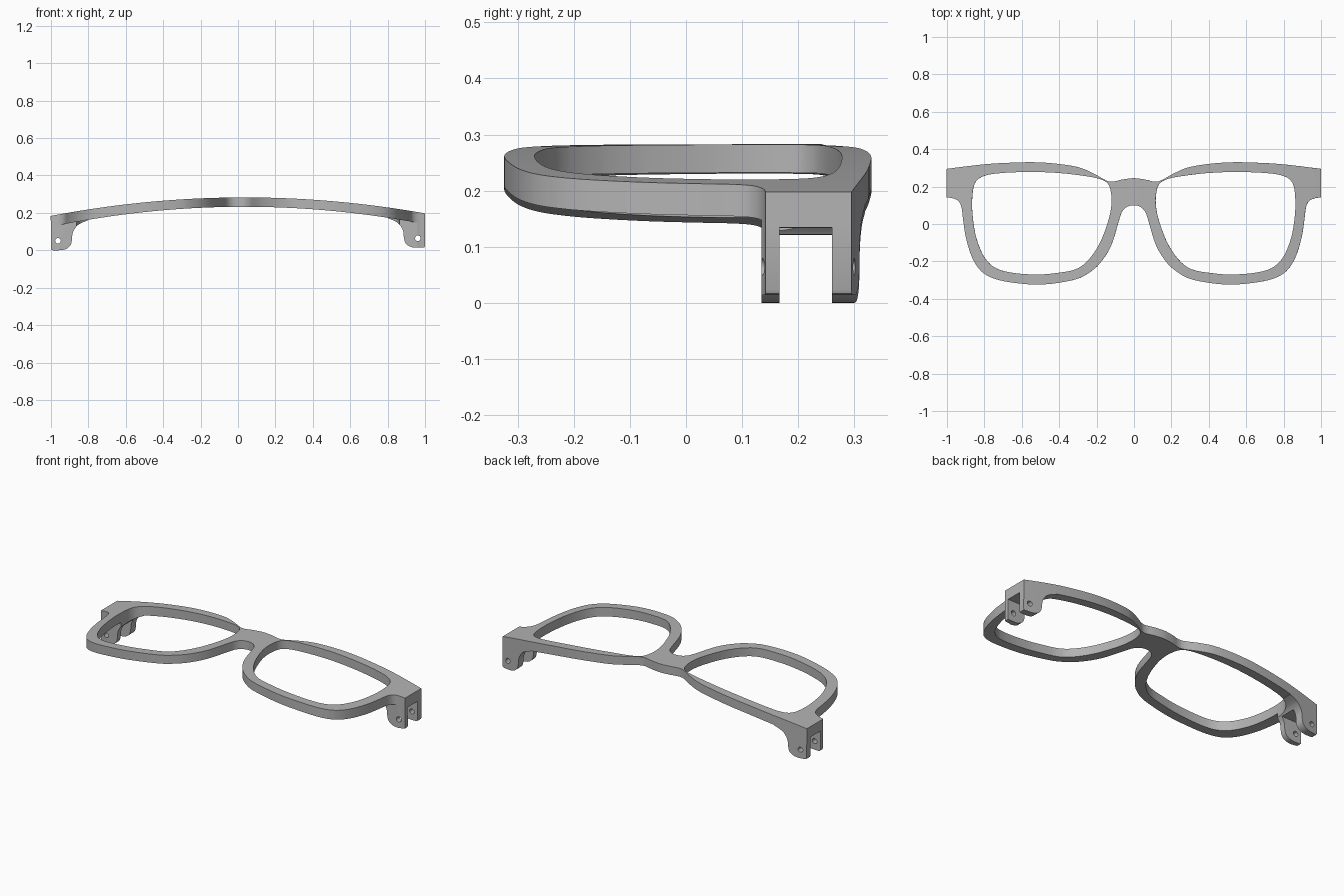
import bpy, bmesh, math
from mathutils import Matrix, Vector

if "Cube" in bpy.data.objects:
    bpy.data.objects.remove(bpy.data.objects["Cube"])

grey = bpy.data.materials.new("frame_grey")
grey.use_nodes = True
grey.diffuse_color = (0.45, 0.45, 0.45, 1)
grey.node_tree.nodes["Principled BSDF"].inputs["Base Color"].default_value = (0.45, 0.45, 0.45, 1)


def spline(points, closed=False, steps=4):
    """Smooth curve through 2D points."""
    p = [Vector(q) for q in points]
    n = len(p)
    pick = (lambda i: p[i % n]) if closed else (lambda i: p[max(0, min(i, n - 1))])
    out = []
    for i in range(n if closed else n - 1):
        a, b, c, d = (pick(i + k) for k in (-1, 0, 1, 2))
        for s in range(steps):
            t = s / steps
            out.append(b + 0.5 * t * (c - a + t * (2 * a - 5 * b + 4 * c - d + t * (3 * (b - c) + d - a))))
    return out if closed else out + [p[-1]]


def mirrored(points):
    return [(-x, y) for x, y in points]


def prism(name, points, lo, hi, along):
    """Extrude a 2D outline along z (outline in xy) or y (outline in xz)."""
    place = (lambda u, v, w: (u, v, w)) if along == "z" else (lambda u, v, w: (u, w, v))
    bm = bmesh.new()
    face = bm.faces.new([bm.verts.new(place(u, v, lo)) for u, v in points])
    ext = bmesh.ops.extrude_face_region(bm, geom=[face])["geom"]
    move = Vector(place(0, 0, hi - lo))
    bmesh.ops.translate(bm, vec=move, verts=[g for g in ext if isinstance(g, bmesh.types.BMVert)])
    bmesh.ops.recalc_face_normals(bm, faces=bm.faces)
    mesh = bpy.data.meshes.new(name)
    bm.to_mesh(mesh)
    bm.free()
    mesh.materials.append(grey)
    obj = bpy.data.objects.new(name, mesh)
    bpy.context.collection.objects.link(obj)
    return obj


def combine(target, other, operation):
    """Apply a boolean and discard the helper."""
    mod = target.modifiers.new("combine", "BOOLEAN")
    mod.operation, mod.solver, mod.object = operation, "EXACT", other
    bpy.context.view_layer.objects.active = target
    bpy.ops.object.modifier_apply(modifier=mod.name)
    bpy.data.objects.remove(other)


# Arched band seen from the front
xs = [i / 24 for i in range(-24, 25)]
top = [(x, 0.283 - 0.092 * x * x) for x in xs]
bottom = [(x, 0.233 - 0.1 * x * x) for x in reversed(xs)]
frame = prism("glasses_frame", top + bottom, -0.5, 0.5, "y")

# Hinge lugs with slot and pin hole on each end
lug_curve = spline([(0.99, 0.0075), (0.945, 0.008), (0.915, 0.016), (0.894, 0.036), (0.887, 0.065),
                    (0.885, 0.09), (0.875, 0.117), (0.85, 0.145), (0.80, 0.167)])
lug = [(1, 0.17), (1, 0.017), (0.997, 0.01)] + [tuple(p) for p in lug_curve] + [(0.80, 0.2)]
slot = [(0.75, -0.1), (1.1, -0.1), (1.1, 0.128), (0.75, 0.128)]
pin = [(0.962 + 0.015 * math.cos(a * math.tau / 24), 0.058 + 0.015 * math.sin(a * math.tau / 24))
       for a in range(24)]
for side in (list, mirrored):
    hinge = prism("hinge_lug", side(lug), 0.135, 0.45, "y")
    combine(hinge, prism("hinge_slot", side(slot), 0.167, 0.26, "y"), "DIFFERENCE")
    combine(hinge, prism("pin_hole", side(pin), 0.05, 0.6, "y"), "DIFFERENCE")
    combine(frame, hinge, "UNION")

# Outer outline seen from above
rear = [(0.06, 0.238), (0.13, 0.259 - 0.045 + 0.013), (0.21, 0.268), (0.29, 0.302), (0.4, 0.321),
        (0.52, 0.33), (0.65, 0.328), (0.8, 0.319), (1, 0.295)]
front = [(1, 0.142), (0.965, 0.137), (0.935, 0.12), (0.92, 0.085), (0.912, 0.02), (0.898, -0.07),
         (0.87, -0.165), (0.835, -0.23), (0.79, -0.272), (0.72, -0.3), (0.62, -0.317), (0.52, -0.324),
         (0.42, -0.317), (0.31, -0.296), (0.245, -0.265), (0.18, -0.21), (0.12, -0.115),
         (0.078, 0.02), (0.062, 0.065), (0.035, 0.092)]
rear_run = spline(mirrored(rear)[::-1] + [(0, 0.245)] + rear)
front_run = spline(front + [(0, 0.1)] + mirrored(front)[::-1])
combine(frame, prism("outline", rear_run + front_run, -0.3, 0.6, "z"), "INTERSECT")

# Lens openings
lens = spline([(0.12, 0.16), (0.138, 0.215), (0.19, 0.243), (0.3, 0.262), (0.42, 0.274), (0.55, 0.278),
               (0.7, 0.273), (0.8, 0.257), (0.85, 0.217), (0.864, 0.13), (0.86, 0.03), (0.84, -0.08),
               (0.797, -0.18), (0.735, -0.237), (0.64, -0.262), (0.52, -0.27), (0.42, -0.263),
               (0.31, -0.242), (0.24, -0.19), (0.18, -0.1), (0.138, 0.01), (0.12, 0.09)], closed=True)
for side in (list, mirrored):
    combine(frame, prism("lens_opening", side(lens), -0.4, 0.7, "z"), "DIFFERENCE")

# Slight roll so that one end rests on the ground
frame.data.transform(Matrix.Rotation(-0.007, 4, "Y"))
low = min(v.co.z for v in frame.data.vertices)
frame.data.transform(Matrix.Translation((0, 0, -low)))

bpy.ops.object.select_all(action="DESELECT")
frame.select_set(True)
bpy.context.view_layer.objects.active = frame
bpy.ops.object.shade_smooth_by_angle(angle=math.radians(30))
